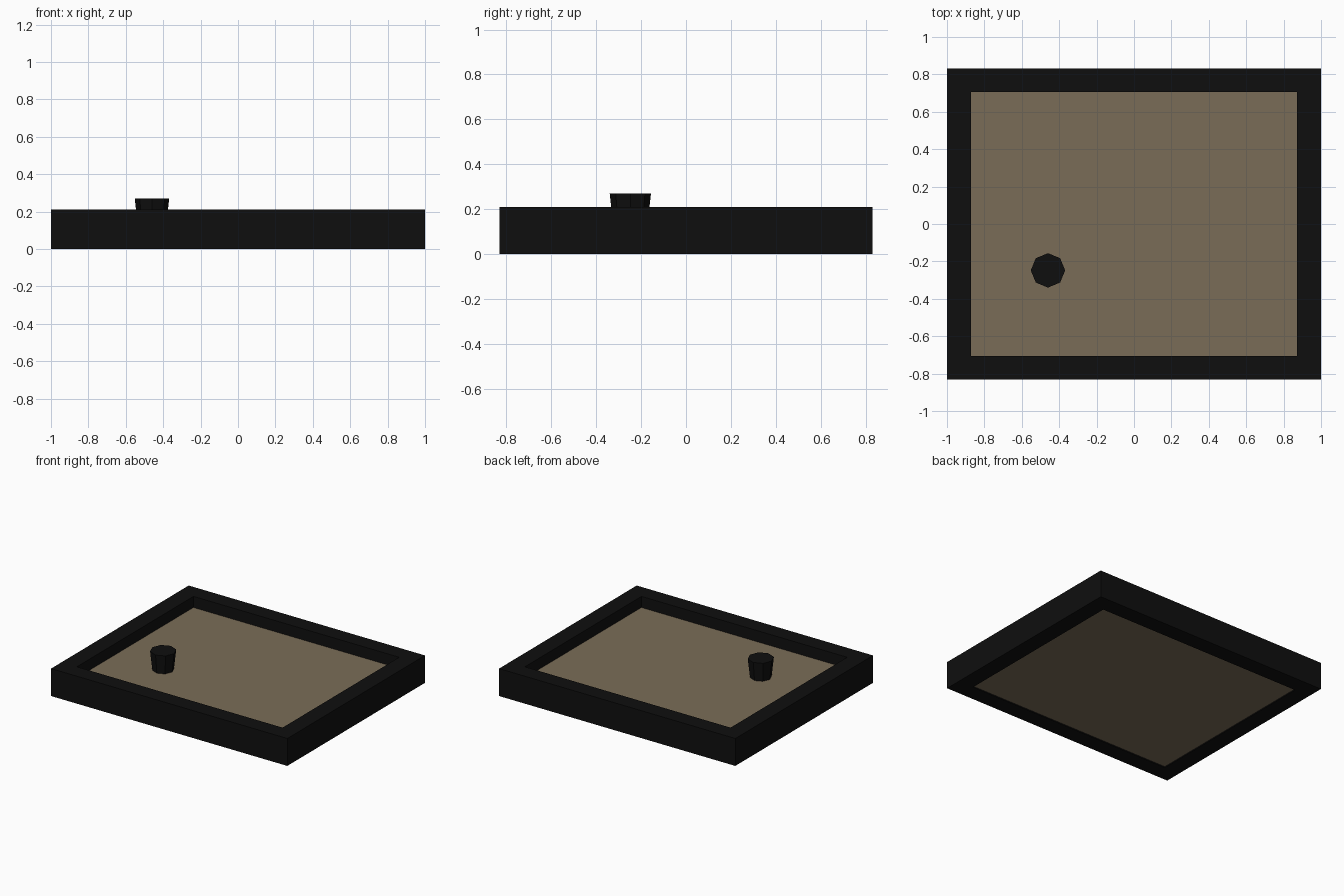
import bpy, bmesh, math
from mathutils import Matrix

if "Cube" in bpy.data.objects:
    bpy.data.objects.remove(bpy.data.objects["Cube"])


def material(name, color):
    m = bpy.data.materials.new(name)
    m.diffuse_color = (*color, 1)
    m.use_nodes = True
    m.node_tree.nodes["Principled BSDF"].inputs["Base Color"].default_value = m.diffuse_color
    return m


black = material("black", (0.0048, 0.0048, 0.0048))
tan = material("tan", (0.195, 0.152, 0.097))


def add_object(name, bm, mat):
    bmesh.ops.recalc_face_normals(bm, faces=bm.faces)
    mesh = bpy.data.meshes.new(name)
    bm.to_mesh(mesh)
    bm.free()
    mesh.materials.append(mat)
    obj = bpy.data.objects.new(name, mesh)
    bpy.context.collection.objects.link(obj)
    return obj


# Rectangular rim: four mitred sides swept round the opening
OUT_X, OUT_Y, IN_X, IN_Y, RIM_Z = 1.0, 0.832, 0.871, 0.705, 0.21
bm = bmesh.new()
rings = []
for sx, sy in ((-1, -1), (1, -1), (1, 1), (-1, 1)):
    profile = ((OUT_X, OUT_Y, 0), (OUT_X, OUT_Y, RIM_Z),
               (IN_X, IN_Y, RIM_Z), (IN_X, IN_Y, 0))
    rings.append([bm.verts.new((sx * x, sy * y, z)) for x, y, z in profile])
for i in range(4):
    a, b = rings[i], rings[(i + 1) % 4]
    for j in range(4):
        k = (j + 1) % 4
        bm.faces.new((a[j], b[j], b[k], a[k]))
add_object("frame", bm, black)

# Recessed base panel
PANEL_LOW, PANEL_TOP = 0.008, 0.125
bm = bmesh.new()
bmesh.ops.create_cube(bm, size=1, matrix=Matrix.Translation(
    (0, 0, (PANEL_LOW + PANEL_TOP) / 2)) @ Matrix.Diagonal(
    (2 * IN_X, 2 * IN_Y, PANEL_TOP - PANEL_LOW, 1)))
add_object("base_panel", bm, tan)

# Eight-sided knob, wider at the top
KNOB_TOP = 0.27
bm = bmesh.new()
bmesh.ops.create_cone(bm, cap_ends=True, segments=8, radius1=0.076, radius2=0.092,
                      depth=KNOB_TOP - PANEL_TOP,
                      matrix=Matrix.Translation((-0.46, -0.248, (KNOB_TOP + PANEL_TOP) / 2)))
add_object("knob", bm, black)
